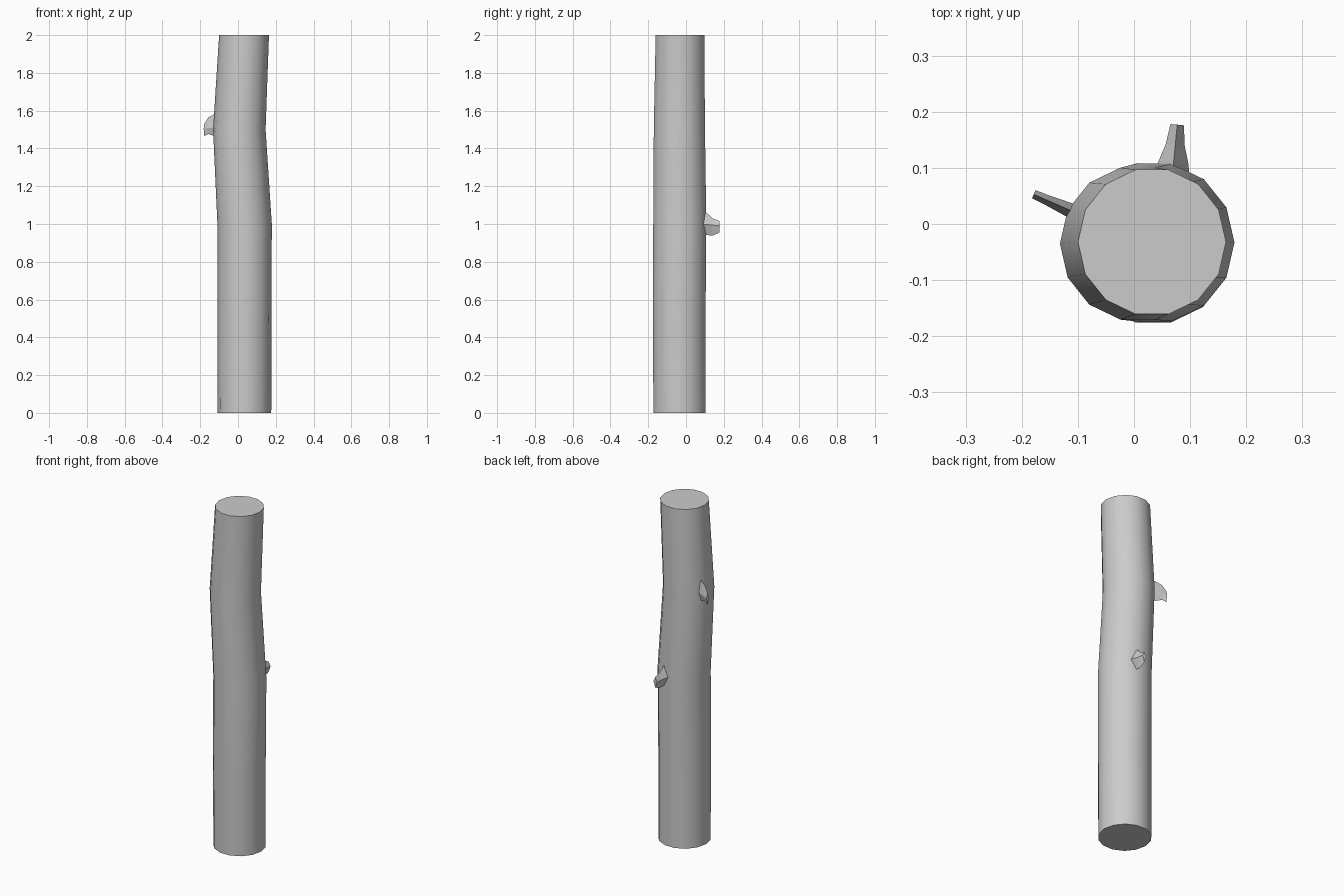
import bpy, bmesh, math
from mathutils import Vector

if "Cube" in bpy.data.objects:
    bpy.data.objects.remove(bpy.data.objects["Cube"])


def loft(name, rings):
    """Skin a list of equal-size point rings and cap both ends."""
    bm = bmesh.new()
    loops = [[bm.verts.new(p) for p in ring] for ring in rings]
    n = len(loops[0])
    for a, b in zip(loops, loops[1:]):
        for i in range(n):
            j = (i + 1) % n
            bm.faces.new((a[i], a[j], b[j], b[i]))
    bm.faces.new(loops[0][::-1])
    bm.faces.new(loops[-1])
    bmesh.ops.recalc_face_normals(bm, faces=bm.faces)
    mesh = bpy.data.meshes.new(name)
    bm.to_mesh(mesh)
    bm.free()
    obj = bpy.data.objects.new(name, mesh)
    bpy.context.collection.objects.link(obj)
    return obj


# Trunk: 14-sided rings (x, y, z, radius), slightly bent and tapered
SIDES = 14
levels = [
    (0.034, -0.034, 0.0, 0.142),
    (0.034, -0.036, 0.5, 0.143),
    (0.035, -0.033, 1.0, 0.144),
    (0.007, -0.035, 1.5, 0.139),
    (0.032, -0.032, 2.0, 0.132),
]
trunk = loft("trunk", [
    [(x + r * math.cos(2 * math.pi * i / SIDES),
      y + r * math.sin(2 * math.pi * i / SIDES), z) for i in range(SIDES)]
    for x, y, z, r in levels])
bpy.context.view_layer.objects.active = trunk
trunk.select_set(True)
bpy.ops.object.shade_smooth_by_angle(angle=math.radians(40))


# Branch stubs: diamond sections (t along axis, half width, top, middle, bottom)
def stub(name, base, tip, sections):
    base, tip = Vector((*base, 0)), Vector((*tip, 0))
    axis = tip - base
    side = Vector((-axis.y, axis.x, 0)).normalized()
    rings = []
    for t, w, top, mid, bottom in sections:
        c = base + axis * t
        rings.append([c + Vector((0, 0, top)), c + side * w + Vector((0, 0, mid)),
                      c + Vector((0, 0, bottom)), c - side * w + Vector((0, 0, mid))])
    return loft(name, rings)


stub("upper_branch_stub", (-0.115, 0.025), (-0.1785, 0.053), [
    (-0.2, 0.014, 1.585, 1.510, 1.460),
    (0.15, 0.012, 1.582, 1.510, 1.465),
    (0.65, 0.009, 1.565, 1.508, 1.476),
    (1.0, 0.008, 1.530, 1.506, 1.466),
])
stub("lower_branch_stub", (0.070, 0.105), (0.077, 0.177), [
    (-0.2, 0.030, 1.065, 0.998, 0.942),
    (0.05, 0.027, 1.060, 0.998, 0.942),
    (0.5, 0.017, 1.030, 0.994, 0.938),
    (1.0, 0.012, 1.016, 0.990, 0.955),
])
